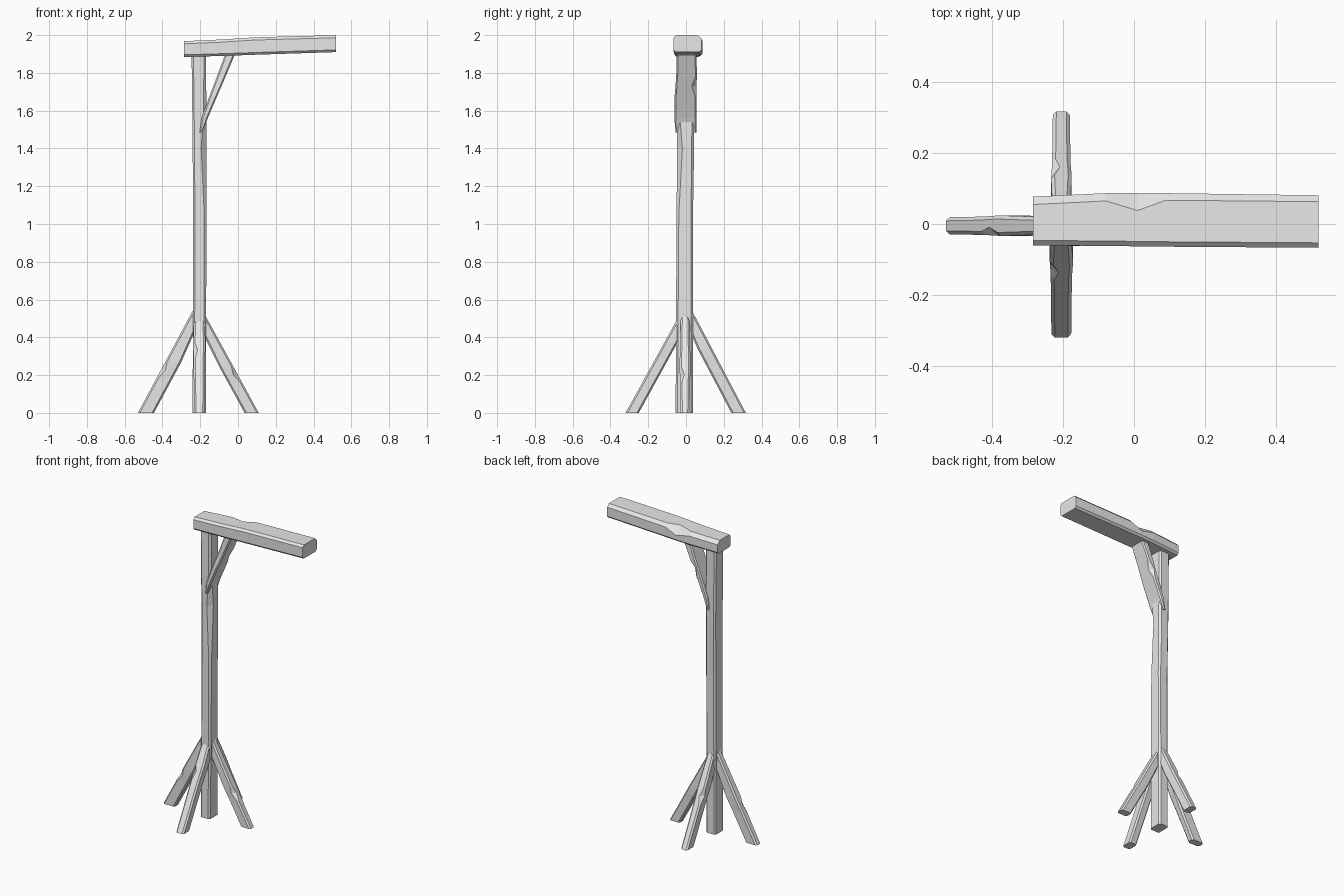
import bpy, bmesh
from mathutils import Matrix, Vector

if "Cube" in bpy.data.objects:
    bpy.data.objects.remove(bpy.data.objects["Cube"])

wood = bpy.data.materials.new("grey_wood")
wood.use_nodes = True
GREY = (0.8, 0.8, 0.8, 1)
wood.diffuse_color = GREY
wood.node_tree.nodes["Principled BSDF"].inputs["Base Color"].default_value = GREY


def ring(u0, u1, v0, v1, cuts):
    """Rectangle with each corner chamfered by its own amount."""
    a, b, c, d = cuts
    return [(u0, v0 + a), (u0 + a, v0), (u1 - b, v0), (u1, v0 + b),
            (u1, v1 - c), (u1 - c, v1), (u0 + d, v1), (u0, v1 - d)]


def timber(name, stations, matrix):
    """Loft chamfered sections (t, u0, u1, v0, v1, cuts) along local z."""
    bm = bmesh.new()
    rings = []
    for t, u0, u1, v0, v1, cuts in stations:
        rings.append([bm.verts.new(matrix @ Vector((u, v, t)))
                      for u, v in ring(u0, u1, v0, v1, cuts)])
    for low, high in zip(rings, rings[1:]):
        for i in range(8):
            j = (i + 1) % 8
            bm.faces.new((low[i], low[j], high[j], high[i]))
    bm.faces.new(rings[0][::-1])
    bm.faces.new(rings[-1])
    bmesh.ops.recalc_face_normals(bm, faces=bm.faces)
    mesh = bpy.data.meshes.new(name)
    bm.to_mesh(mesh)
    bm.free()
    mesh.materials.append(wood)
    obj = bpy.data.objects.new(name, mesh)
    bpy.context.collection.objects.link(obj)


def even(c):
    return (c, c, c, c)


# Upright post with one worn front edge
UPRIGHT = Matrix.Identity(4)
timber("post", [
    (0, -0.24, -0.17, -0.055, 0.037, even(0.01)),
    (1.05, -0.238, -0.167, -0.05, 0.037, (0.01, 0.012, 0.01, 0.01)),
    (1.4, -0.24, -0.167, -0.047, 0.043, (0.01, 0.028, 0.014, 0.01)),
    (1.58, -0.242, -0.167, -0.05, 0.043, (0.01, 0.016, 0.01, 0.01)),
    (1.92, -0.246, -0.17, -0.048, 0.042, even(0.01)),
], UPRIGHT)

# Slanted brace between post and arm, chipped at the back
timber("brace", [
    (1.485, -0.203, -0.188, -0.055, 0.055, even(0.005)),
    (1.56, -0.193, -0.16, -0.062, 0.055, even(0.008)),
    (1.68, -0.15, -0.109, -0.06, 0.055, even(0.008)),
    (1.73, -0.131, -0.087, -0.056, 0.055, (0.008, 0.008, 0.025, 0.008)),
    (1.78, -0.112, -0.066, -0.052, 0.058, even(0.008)),
    (1.92, -0.06, -0.007, -0.048, 0.055, even(0.008)),
], UPRIGHT)

# Top arm: section in y and z, lofted along x, with a worn back edge
ALONG_X = Matrix(((0, 0, 1, 0), (1, 0, 0, 0), (0, 1, 0, 0), (0, 0, 0, 1)))
timber("top_arm", [
    (-0.285, -0.06, 0.077, 1.884, 1.968, (0.012, 0.012, 0.022, 0.014)),
    (-0.08, -0.062, 0.087, 1.89, 1.977, (0.012, 0.012, 0.022, 0.014)),
    (0.01, -0.063, 0.088, 1.893, 1.983, (0.012, 0.012, 0.05, 0.014)),
    (0.09, -0.064, 0.087, 1.896, 1.988, (0.012, 0.012, 0.02, 0.014)),
    (0.52, -0.067, 0.081, 1.91, 2.0, (0.012, 0.012, 0.018, 0.014)),
], ALONG_X)

# Four splayed legs: foot inner and outer reach, top height, face of post,
# half width, chipped spot as a fraction of height, corner that is chipped
LEGS = [
    ("right_leg", 180, 0.24, 0.325, 0.54, 0.035, 0.024, 0.42, 2),
    ("left_leg", 0, 0.24, 0.315, 0.51, 0.035, 0.024, 0.4, 1),
    ("front_leg", 270, 0.245, 0.315, 0.49, 0.045, 0.028, 0.68, 1),
    ("back_leg", 90, 0.245, 0.322, 0.53, 0.043, 0.024, 0.56, 2),
]
for name, angle, inner, outer, top, face, half, chip, corner in LEGS:
    turn = Matrix.Translation((-0.205, -0.005, 0)) @ Matrix.Rotation(
        angle * 3.14159265 / 180, 4, "Z")
    stations = []
    for f, wide, cut in [(0, 0, 0.01), (chip - 0.08, 0.002, 0.01), (chip, 0.004, 0.024),
                         (chip + 0.08, 0.005, 0.01), (1, 0, 0.01)]:
        reach = outer + (face - outer) * f
        depth = outer - inner if f < 1 else 0.06
        cuts = [0.01] * 4
        cuts[corner] = cut
        stations.append((top * f, reach - depth, reach,
                         -half - wide, half + wide, cuts))
    timber(name, stations, turn)
